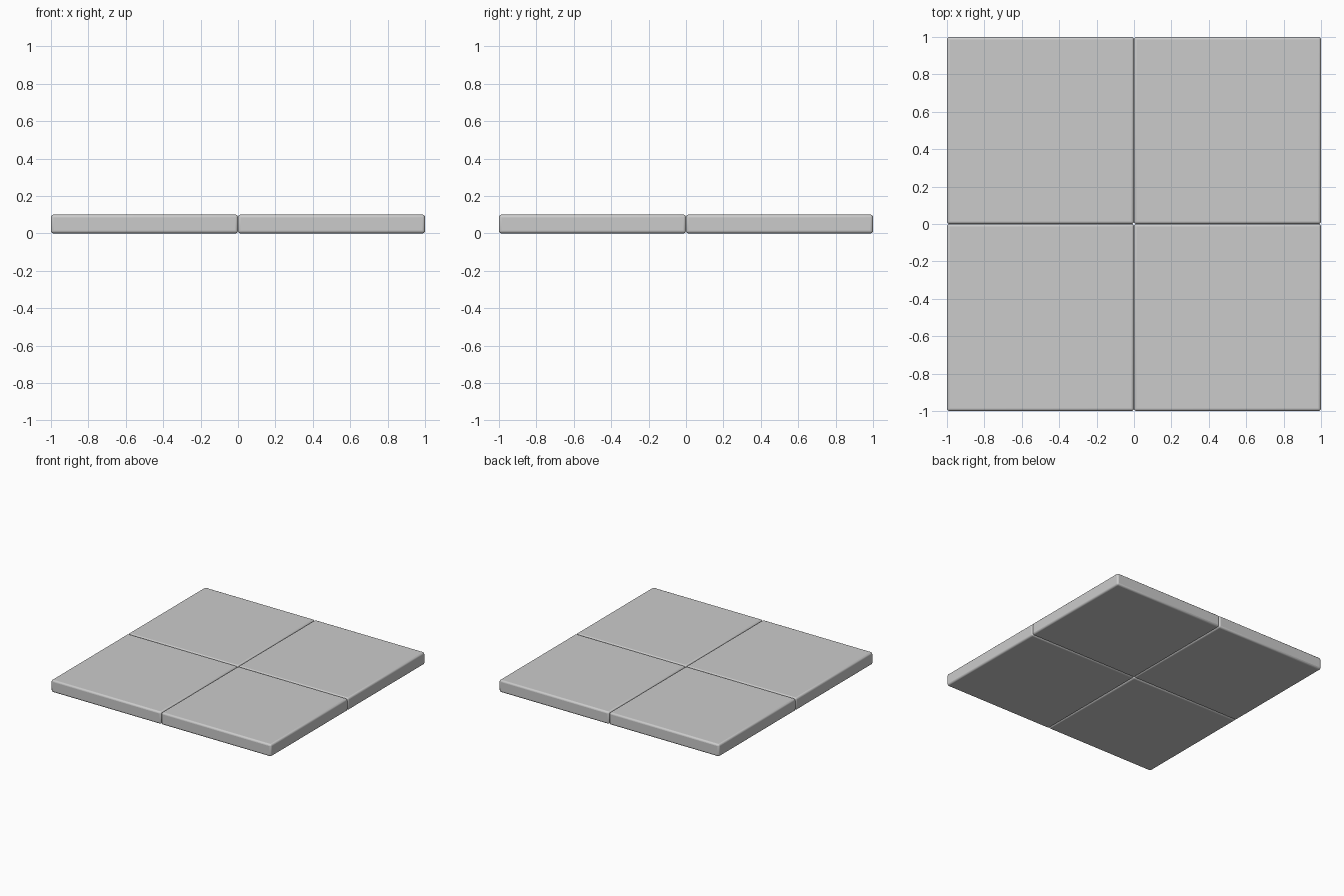
import bpy

if "Cube" in bpy.data.objects:
    bpy.data.objects.remove(bpy.data.objects["Cube"])

TILE = 1.0      # tile side length
THICK = 0.1     # tile thickness
ROUND = 0.014   # edge rounding


def floor_tile(name, x, y):
    bpy.ops.mesh.primitive_cube_add(size=1, location=(x, y, THICK / 2))
    tile = bpy.context.object
    tile.name = name
    tile.scale = (TILE, TILE, THICK)
    bpy.ops.object.transform_apply(location=False, rotation=False, scale=True)
    # Softly rounded edges
    bevel = tile.modifiers.new("rounded_edges", 'BEVEL')
    bevel.width = ROUND
    bevel.segments = 3
    bpy.ops.object.shade_smooth_by_angle()
    return tile


# Two by two grid of tiles, edges touching
for row, y in (("front", -TILE / 2), ("back", TILE / 2)):
    for side, x in (("left", -TILE / 2), ("right", TILE / 2)):
        floor_tile(f"floor_tile_{row}_{side}", x, y)
